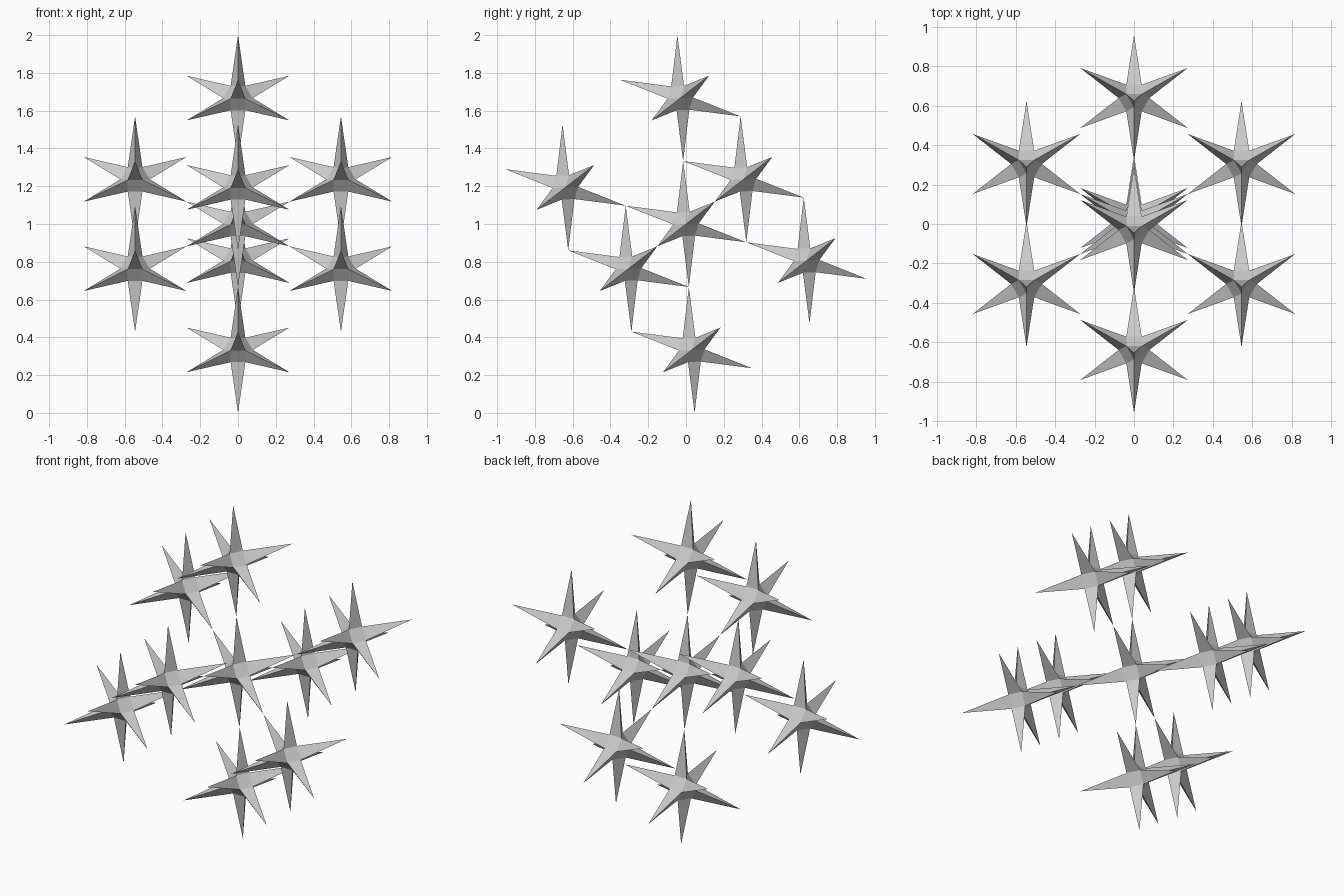
import bpy, bmesh, math
from itertools import product
from mathutils import Vector, Matrix

if "Cube" in bpy.data.objects:
    bpy.data.objects.remove(bpy.data.objects["Cube"])

TILT = math.radians(2.6)      # lean of the near-vertical spikes
LENGTH = 1 / (3 * math.cos(TILT))   # centre to spike tip
CORE = 0.078                  # core radius (and core edge length)

# Frame whose cube diagonals are the spike directions
a = TILT + math.acos(math.sqrt(2 / 3))
u = Vector((0, -math.sin(a), math.cos(a)))
x = Vector((1, 0, 0))
e1, e2 = (u + x).normalized(), (u - x).normalized()
e3 = Vector((0, math.cos(a), math.sin(a)))
frame = Matrix((e1, e2, e3)).transposed()

spikes = [frame @ Vector(s).normalized() for s in product((1, -1), repeat=3)]


def star_mesh():
    bm = bmesh.new()
    # Cuboctahedron core: edge midpoints of a cube
    for c in product((-1, 0, 1), repeat=3):
        if c.count(0) == 1:
            bm.verts.new(frame @ Vector(c).normalized() * CORE)
    bmesh.ops.convex_hull(bm, input=bm.verts)
    bmesh.ops.dissolve_limit(bm, angle_limit=0.01, verts=bm.verts, edges=bm.edges)
    bmesh.ops.recalc_face_normals(bm, faces=bm.faces)
    # Pull every triangle out into a long spike
    tris = [f for f in bm.faces if len(f.verts) == 3]
    for v in bmesh.ops.poke(bm, faces=tris)["verts"]:
        v.co = v.co.normalized() * LENGTH
    me = bpy.data.meshes.new("star")
    bm.to_mesh(me)
    bm.free()
    return me


# One central star and eight more meeting its spike tips
mesh = star_mesh()
for i, p in enumerate([Vector()] + [d * 2 * LENGTH for d in spikes]):
    ob = bpy.data.objects.new("outer_star_%d" % i if i else "centre_star", mesh)
    ob.location = p + Vector((0, 0, 1))
    bpy.context.collection.objects.link(ob)
